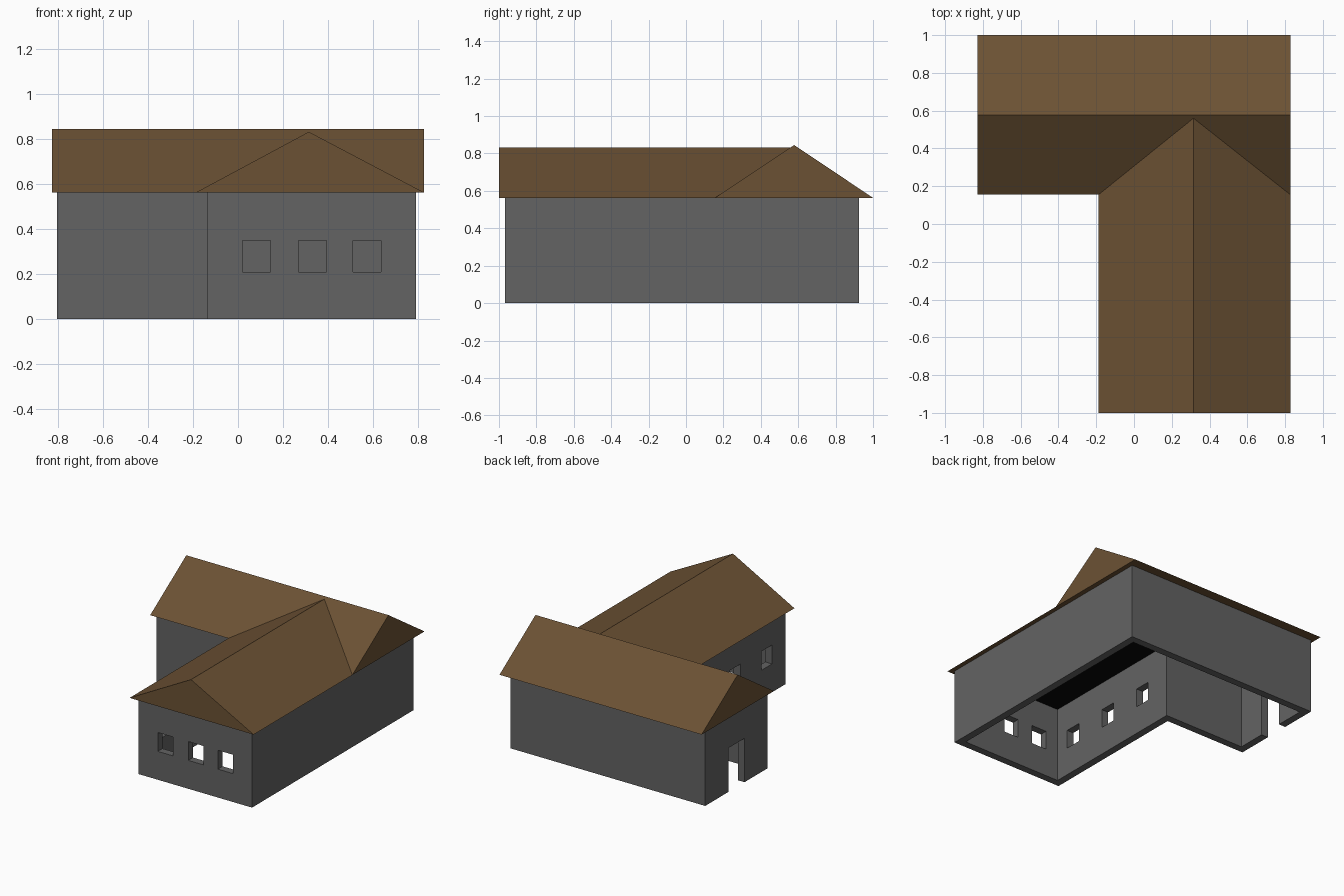
import bpy, bmesh
from mathutils import Vector

if "Cube" in bpy.data.objects:
    bpy.data.objects.remove(bpy.data.objects["Cube"])

EAVE = 0.563      # top of walls and underside of roof
T = 0.055         # wall thickness


def make_object(name, bm):
    bmesh.ops.recalc_face_normals(bm, faces=bm.faces[:])
    mesh = bpy.data.meshes.new(name)
    bm.to_mesh(mesh)
    bm.free()
    obj = bpy.data.objects.new(name, mesh)
    bpy.context.collection.objects.link(obj)
    return obj


def box(name, lo, hi):
    bm = bmesh.new()
    bmesh.ops.create_cube(bm, size=1)
    lo, hi = Vector(lo), Vector(hi)
    for v in bm.verts:
        v.co = (lo + hi) / 2 + v.co * (hi - lo)
    return make_object(name, bm)


def prism(name, profile, offset):
    bm = bmesh.new()
    near = [bm.verts.new(p) for p in profile]
    far = [bm.verts.new(Vector(p) + Vector(offset)) for p in profile]
    bm.faces.new(near)
    bm.faces.new(far)
    for i in range(len(near)):
        bm.faces.new((near[i - 1], near[i], far[i], far[i - 1]))
    return make_object(name, bm)


def combine(target, other, operation):
    mod = target.modifiers.new(operation.lower(), 'BOOLEAN')
    mod.operation = operation
    mod.solver = 'EXACT'
    mod.object = other
    bpy.context.view_layer.objects.active = target
    bpy.ops.object.modifier_apply(modifier=mod.name)
    bpy.data.objects.remove(other)


def paint(obj, name, rgb):
    mat = bpy.data.materials.new(name)
    mat.diffuse_color = (*rgb, 1)
    mat.use_nodes = True
    mat.node_tree.nodes["Principled BSDF"].inputs["Base Color"].default_value = mat.diffuse_color
    obj.data.materials.clear()
    obj.data.materials.append(mat)
    for p in obj.data.polygons:
        p.material_index = 0


# L-shaped hollow walls, open at the bottom
def outline(t):
    return [(-0.805 + t, 0.195 + t), (-0.137 + t, 0.195 + t), (-0.137 + t, -0.967 + t),
            (0.792 - t, -0.967 + t), (0.792 - t, 0.925 - t), (-0.805 + t, 0.925 - t)]


bm = bmesh.new()
rings = [[bm.verts.new((x, y, z)) for x, y in outline(t)]
         for t, z in ((0, 0), (0, EAVE), (T, EAVE), (T, 0))]
for r in range(4):
    a, b = rings[r], rings[(r + 1) % 4]
    for i in range(6):
        j = (i + 1) % 6
        bm.faces.new((a[i], a[j], b[j], b[i]))
walls = make_object("walls", bm)

# Front windows
for x in (0.02, 0.27, 0.512):
    combine(walls, box("cutter", (x, -1.1, 0.21), (x + 0.124, -0.85, 0.35)), 'DIFFERENCE')
# Side windows of the front wing
for y in (-0.81, -0.44, -0.07):
    combine(walls, box("cutter", (-0.25, y, 0.21), (0.0, y + 0.124, 0.35)), 'DIFFERENCE')
# Doorway at the left end of the back wing
combine(walls, box("cutter", (-0.95, 0.465, -0.1), (-0.65, 0.65, 0.325)), 'DIFFERENCE')
paint(walls, "wall_grey", (0.125, 0.125, 0.125))

# Dark ceiling inside the walls
ceiling = prism("ceiling", [(x, y, EAVE - 0.003) for x, y in outline(T)], (0, 0, 0.003))
paint(ceiling, "ceiling_black", (0.002, 0.002, 0.002))

# Gabled roof: back wing joined with the front wing
roof = prism("roof", [(-0.828, 0.155, EAVE), (-0.828, 1.0, EAVE), (-0.828, 0.578, 0.845)],
             (1.656, 0, 0))
front = prism("front_roof", [(-0.188, -1.0, EAVE), (0.828, -1.0, EAVE), (0.315, -1.0, 0.833)],
              (0, 1.565, 0))
combine(roof, front, 'UNION')
paint(roof, "roof_brown", (0.148, 0.083, 0.034))
